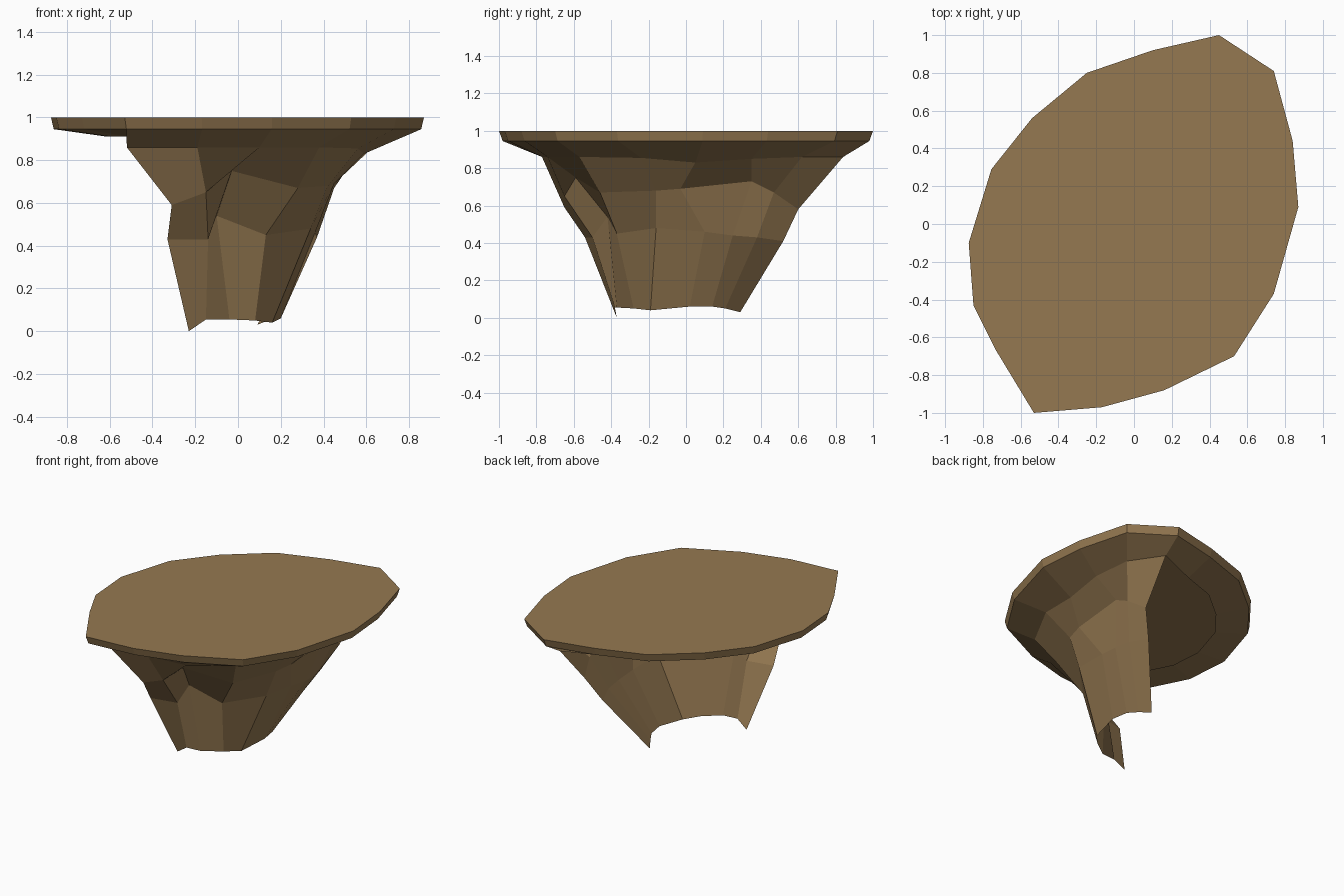
import bpy

if "Cube" in bpy.data.objects:
    bpy.data.objects.remove(bpy.data.objects["Cube"])

# One flat colour for the whole model
brown = bpy.data.materials.new("bark_brown")
brown.diffuse_color = (0.30, 0.19, 0.083, 1)
brown.use_nodes = True
brown.node_tree.nodes["Principled BSDF"].inputs["Base Color"].default_value = brown.diffuse_color


def make_object(name, verts, faces):
    mesh = bpy.data.meshes.new(name)
    mesh.from_pydata(verts, [], faces)
    mesh.materials.append(brown)
    mesh.update()
    obj = bpy.data.objects.new(name, mesh)
    bpy.context.collection.objects.link(obj)
    return obj


def bridge(rings, closed):
    """Stack rings of equal length and join neighbours with quads."""
    n = len(rings[0])
    verts = [p for ring in rings for p in ring]
    faces = []
    for r in range(len(rings) - 1):
        for i in range(n if closed else n - 1):
            j = (i + 1) % n
            faces.append((r * n + i, r * n + j, (r + 1) * n + j, (r + 1) * n + i))
    return verts, faces


# Outline of the top, counter-clockwise from the front left corner;
# the first nine points lie over the stem, the rest overhang freely
outline = [(-.53, -1), (-.17, -.97), (.16, -.88), (.53, -.70), (.74, -.37),
           (.87, .09), (.84, .44), (.74, .81), (.45, 1), (.10, .92),
           (-.25, .80), (-.54, .56), (-.755, .29), (-.875, -.10),
           (-.85, -.43), (-.73, -.67)]

# Stem cross-sections: an open half shell, front left end round to back end
neck = [(-.52, -.77, .86), (-.19, -.77, .86), (.10, -.74, .86),
        (.38, -.57, .86), (.56, -.24, .855), (.59, .05, .83),
        (.62, .35, .85), (.58, .62, .86), (.43, .84, .86)]
upper = [(-.31, -.65, .59), (-.15, -.65, .65), (-.03, -.59, .75),
         (.28, -.46, .67), (.42, -.16, .68), (.45, -.03, .69),
         (.45, .35, .73), (.45, .47, .67), (.40, .60, .58)]
middle = [(-.33, -.54, .43), (-.14, -.50, .43), (-.10, -.42, .54),
          (.13, -.37, .45), (.34, -.16, .48), (.36, .10, .46),
          (.37, .25, .44), (.36, .38, .43), (.31, .52, .41)]
foot = [(-.23, -.37, 0), (-.15, -.38, .055), (-.04, -.37, .055),
        (.08, -.28, .05), (.16, -.19, .04), (.20, .02, .06),
        (.18, .14, .06), (.14, .21, .05), (.09, .29, .03)]

# Cap: flat top, thin rim, and an underside flange that meets the stem neck
flange = neck + [(x * .7, y * .7, .91) for x, y in outline[9:]]
rim_low = [(x * .985, y * .98, .945) for x, y in outline]
rim_top = [(x, y, 1) for x, y in outline]
verts, faces = bridge([flange, rim_low, rim_top], True)
faces.append(tuple(range(32, 48)))
make_object("cap", verts, faces)

# Stem: faceted half shell below the cap
verts, faces = bridge([foot, middle, upper, neck], False)
make_object("stem", verts, faces)
